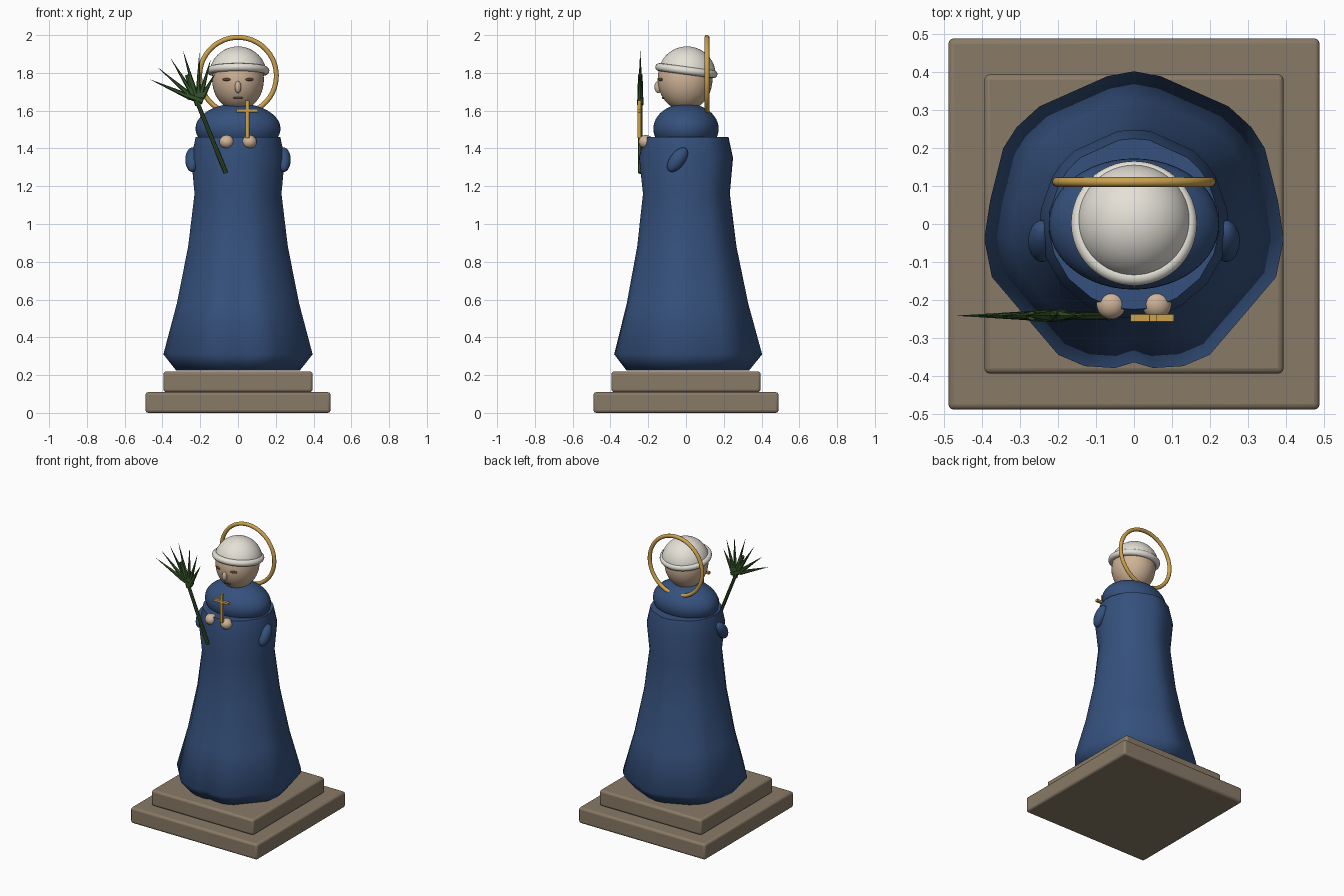
import bpy, bmesh, math
from mathutils import Vector

cube = bpy.data.objects.get("Cube")
if cube:
    bpy.data.objects.remove(cube, do_unlink=True)


def material(name, rgb):
    m = bpy.data.materials.new(name)
    m.use_nodes = True
    m.diffuse_color = (*rgb, 1)
    m.node_tree.nodes["Principled BSDF"].inputs["Base Color"].default_value = (*rgb, 1)
    return m


STONE = material("stone", (0.25, 0.195, 0.135))
BLUE = material("blue cloth", (0.036, 0.082, 0.205))
WHITE = material("white linen", (0.78, 0.75, 0.68))
SKIN = material("skin", (0.62, 0.45, 0.31))
GOLD = material("gold", (0.6, 0.36, 0.075))
GREEN = material("palm green", (0.035, 0.085, 0.022))
BROWN = material("face detail brown", (0.11, 0.06, 0.035))


def finish(obj, name, mat, angle=40):
    obj.name = name
    obj.data.materials.append(mat)
    bpy.ops.object.select_all(action="DESELECT")
    obj.select_set(True)
    bpy.context.view_layer.objects.active = obj
    bpy.ops.object.shade_smooth_by_angle(angle=math.radians(angle))
    return obj


def ball(name, mat, loc, radii, rot=(0, 0, 0), seg=32):
    bpy.ops.mesh.primitive_uv_sphere_add(segments=seg, ring_count=seg // 2,
                                         radius=1, location=loc, rotation=rot)
    obj = bpy.context.object
    obj.scale = radii
    return finish(obj, name, mat)


def box(name, mat, loc, size, bevel):
    bpy.ops.mesh.primitive_cube_add(size=1, location=loc)
    obj = bpy.context.object
    for v in obj.data.vertices:
        v.co = v.co * Vector(size)
    mod = obj.modifiers.new("soft edges", "BEVEL")
    mod.width, mod.segments = bevel, 3
    return finish(obj, name, mat)


def ring(name, mat, loc, major, minor, rot):
    bpy.ops.mesh.primitive_torus_add(location=loc, rotation=rot, major_radius=major,
                                     minor_radius=minor, major_segments=64, minor_segments=12)
    return finish(bpy.context.object, name, mat)


def rod(name, mat, a, b, r1, r2, sides=8):
    a, b = Vector(a), Vector(b)
    bpy.ops.mesh.primitive_cone_add(vertices=sides, radius1=r1, radius2=r2,
                                    depth=(b - a).length, location=(a + b) / 2)
    obj = bpy.context.object
    obj.rotation_euler = (b - a).to_track_quat("Z", "Y").to_euler()
    return finish(obj, name, mat)


# Stepped plinth
box("lower_plinth", STONE, (0, 0, 0.055), (0.98, 0.98, 0.11), 0.015)
box("upper_plinth", STONE, (0, 0, 0.165), (0.79, 0.79, 0.11), 0.015)

# Robe: a faceted hem outline that rounds off toward the shoulders
half = [(0.07, 0.39), (0.25, 0.31), (0.31, 0.255), (0.345, 0.2), (0.38, 0.06),
        (0.395, -0.04), (0.375, -0.14), (0.29, -0.24), (0.2, -0.345), (0.13, -0.375),
        (0.05, -0.38)]
outline = [(0, 0.403)] + half + [(0, -0.365)] + [(-x, y) for x, y in reversed(half)]
levels = [(0.225, 0.83, 1), (0.31, 1, 1), (0.58, 0.82, 0.8), (0.88, 0.67, 0.5),
          (1.16, 0.585, 0.2), (1.35, 0.63, 0), (1.46, 0.57, 0)]
bm = bmesh.new()
loops = []
for z, scale, facet in levels:
    loop = []
    for x, y in outline:
        p = Vector((x, y))
        p = (p.normalized() * 0.395).lerp(p, facet) * scale
        loop.append(bm.verts.new((p.x, p.y, z)))
    loops.append(loop)
n = len(outline)
for low, high in zip(loops, loops[1:]):
    for i in range(n):
        j = (i + 1) % n
        bm.faces.new((low[i], low[j], high[j], high[i]))
bm.faces.new(loops[0])
bm.faces.new(loops[-1])
bmesh.ops.recalc_face_normals(bm, faces=bm.faces)
mesh = bpy.data.meshes.new("robe")
bm.to_mesh(mesh)
bm.free()
robe = bpy.data.objects.new("robe", mesh)
bpy.context.collection.objects.link(robe)
finish(robe, "robe", BLUE, 60)

# Shoulder cape, sleeves and hands
ball("shoulder_cape", BLUE, (0, 0, 1.505), (0.225, 0.173, 0.133), seg=48)
for side, s in (("left", 1), ("right", -1)):
    ball(side + "_elbow", BLUE, (s * 0.243, -0.045, 1.34), (0.036, 0.04, 0.075), (-0.64, 0, 0))
    ball(side + "_hand", SKIN, (s * 0.06, -0.212, 1.435), (0.039, 0.039, 0.036))

# Head and face
ball("head", SKIN, (0, -0.005, 1.765), (0.137, 0.145, 0.165), seg=48)
ball("nose", SKIN, (0, -0.147, 1.725), (0.017, 0.02, 0.032), seg=16)
for side, s in (("left", 1), ("right", -1)):
    ball(side + "_eye", BROWN, (s * 0.06, -0.134, 1.765), (0.024, 0.008, 0.008),
         (0, 0, s * 0.4), 16)
ball("mouth", BROWN, (0, -0.119, 1.668), (0.026, 0.008, 0.007), seg=16)

# Linen cap: a dome cut on a slight tilt, with a rolled brim
cap = ball("cap", WHITE, (0, 0.005, 1.79), (0.152, 0.152, 0.15), seg=48)
bm = bmesh.new()
bm.from_mesh(cap.data)
cut = bmesh.ops.bisect_plane(bm, geom=bm.verts[:] + bm.edges[:] + bm.faces[:],
                             plane_co=(0, 0, 0.02), plane_no=(0, 0.13, 1), clear_inner=True)
bmesh.ops.holes_fill(bm, edges=[e for e in cut["geom_cut"] if isinstance(e, bmesh.types.BMEdge)])
bm.to_mesh(cap.data)
bm.free()
ring("cap_brim", WHITE, (0, 0.002, 1.812), 0.145, 0.021, (-0.13, 0, 0))

# Halo
ring("halo", GOLD, (0, 0.111, 1.785), 0.203, 0.013, (math.pi / 2, 0, 0))

# Cross
box("cross_post", GOLD, (0.05, -0.248, 1.555), (0.02, 0.02, 0.2), 0.002)
box("cross_bar", GOLD, (0.048, -0.248, 1.6), (0.115, 0.02, 0.017), 0.002)

# Palm branch: stem, knotted leaf base and fanned blades
Y = -0.242
rod("palm_stem", GREEN, (-0.064, Y, 1.27), (-0.23, Y, 1.68), 0.012, 0.011)
rod("palm_core", GREEN, (-0.21, Y, 1.63), (-0.27, Y, 1.79), 0.017, 0.012)
rod("palm_knot", GREEN, (-0.265, Y, 1.68), (-0.185, Y, 1.65), 0.018, 0.018, 6)
tips = [(-0.465, 1.765), (-0.42, 1.825), (-0.355, 1.875), (-0.29, 1.915),
        (-0.205, 1.905), (-0.145, 1.87), (-0.12, 1.8)]
for i, (x, z) in enumerate(tips):
    base = (-0.25 + 0.01 * i, Y, 1.67)
    rod("palm_leaf_%d" % (i + 1), GREEN, base, (x, Y, z), 0.016, 0.0005, 6)
